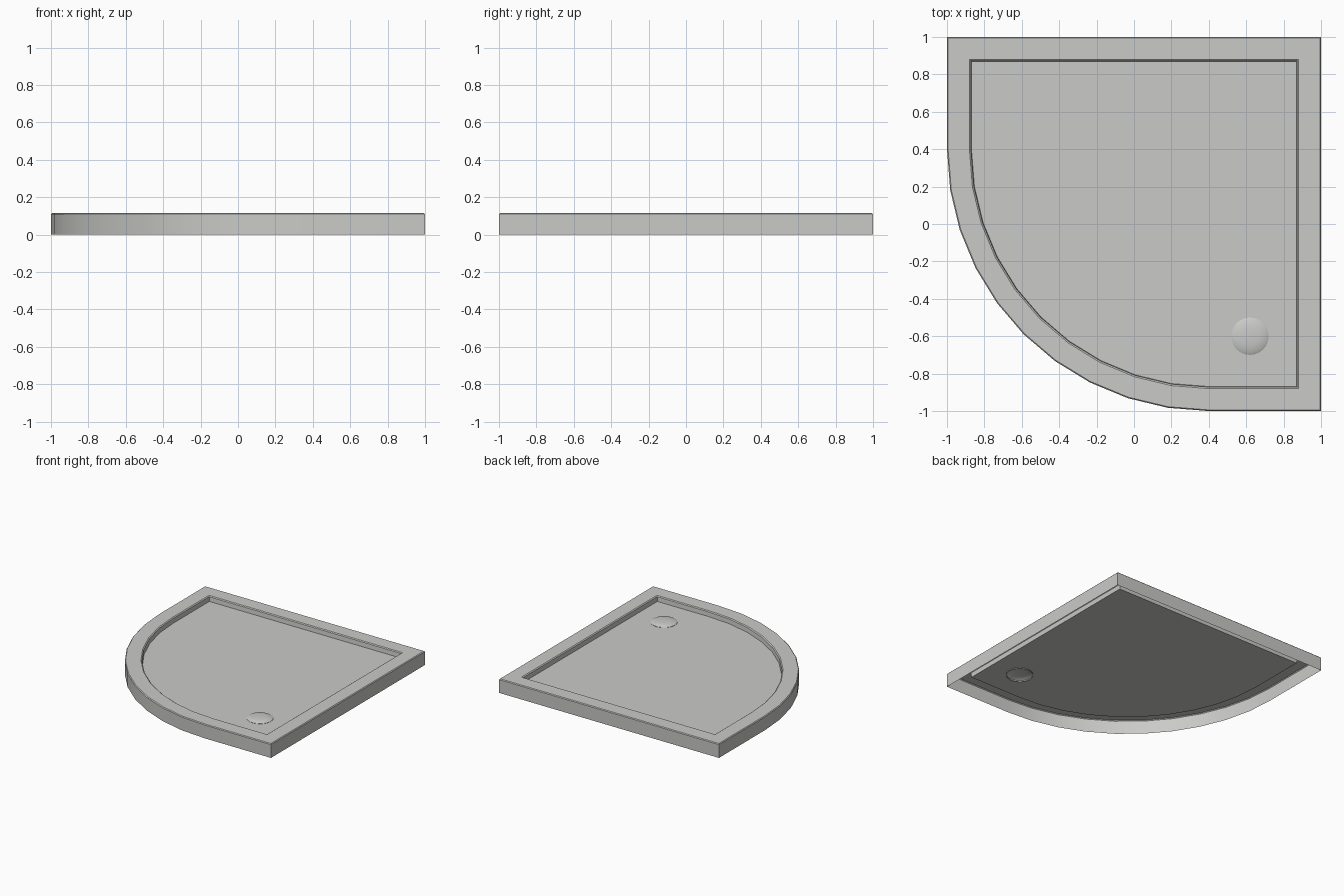
import bpy
import bmesh
from math import sin, cos, pi, radians

HEIGHT = 0.115
FLOOR = 0.072
ARC_STEPS = 10
DRAIN = (0.62, -0.6)
DRAIN_R = 0.1

cube = bpy.data.objects.get("Cube")
if cube:
    bpy.data.objects.remove(cube, do_unlink=True)

acrylic = bpy.data.materials.new("warm_grey_acrylic")
acrylic.use_nodes = True
colour = (0.59, 0.59, 0.575, 1)
acrylic.diffuse_color = colour
acrylic.node_tree.nodes["Principled BSDF"].inputs["Base Color"].default_value = colour


def tray_loop(bm, inset, z):
    """Quadrant outline: three square corners and one large rounded one."""
    e = 1 - inset
    pts = [(e, -e), (e, e), (-e, e)]
    for i in range(ARC_STEPS + 1):
        a = pi + i * pi / 2 / ARC_STEPS
        r = 1.4 - inset
        pts.append((0.4 + r * cos(a), 0.4 + r * sin(a)))
    return [bm.verts.new((x, y, z)) for x, y in pts]


def circle_loop(bm, radius, z, steps=24):
    return [bm.verts.new((DRAIN[0] + radius * cos(2 * pi * i / steps),
                          DRAIN[1] + radius * sin(2 * pi * i / steps), z))
            for i in range(steps)]


def bridge(bm, lower, upper):
    n = len(lower)
    for i in range(n):
        j = (i + 1) % n
        bm.faces.new((lower[i], lower[j], upper[j], upper[i]))


def finish(bm, name, angle):
    mesh = bpy.data.meshes.new(name)
    bm.to_mesh(mesh)
    bm.free()
    obj = bpy.data.objects.new(name, mesh)
    bpy.context.collection.objects.link(obj)
    mesh.materials.append(acrylic)
    bpy.ops.object.select_all(action="DESELECT")
    obj.select_set(True)
    bpy.context.view_layer.objects.active = obj
    bpy.ops.object.shade_smooth_by_angle(angle=radians(angle))


# Tray shell: skirt, eased rim and basin wall, open underneath
bm = bmesh.new()
profile = [(0, 0), (0, HEIGHT - 0.006), (0.006, HEIGHT),
           (0.12, HEIGHT), (0.128, HEIGHT - 0.006), (0.131, FLOOR)]
loops = [tray_loop(bm, inset, z) for inset, z in profile]
for lower, upper in zip(loops, loops[1:]):
    bridge(bm, lower, upper)
finish(bm, "tray_rim", 35)

# Basin floor with the waste hole
bm = bmesh.new()
edges = []
for loop in (tray_loop(bm, 0.131, FLOOR), circle_loop(bm, DRAIN_R, FLOOR)):
    for i, v in enumerate(loop):
        edges.append(bm.edges.new((v, loop[(i + 1) % len(loop)])))
bmesh.ops.triangle_fill(bm, edges=edges, use_beauty=True, normal=(0, 0, 1))
for f in bm.faces:
    if f.normal.z < 0:
        f.normal_flip()
finish(bm, "basin_floor", 35)

# Domed waste cover with a short collar below the floor
bm = bmesh.new()
dome = [(DRAIN_R, FLOOR - 0.008), (DRAIN_R, FLOOR + 0.002)]
dome += [(DRAIN_R * cos(t), FLOOR + 0.002 + 0.014 * sin(t))
         for t in (pi / 6, pi / 3, pi * 0.45)]
rings = [circle_loop(bm, r, z) for r, z in dome]
for lower, upper in zip(rings, rings[1:]):
    bridge(bm, lower, upper)
bm.faces.new(rings[-1])
finish(bm, "waste_cover", 40)
